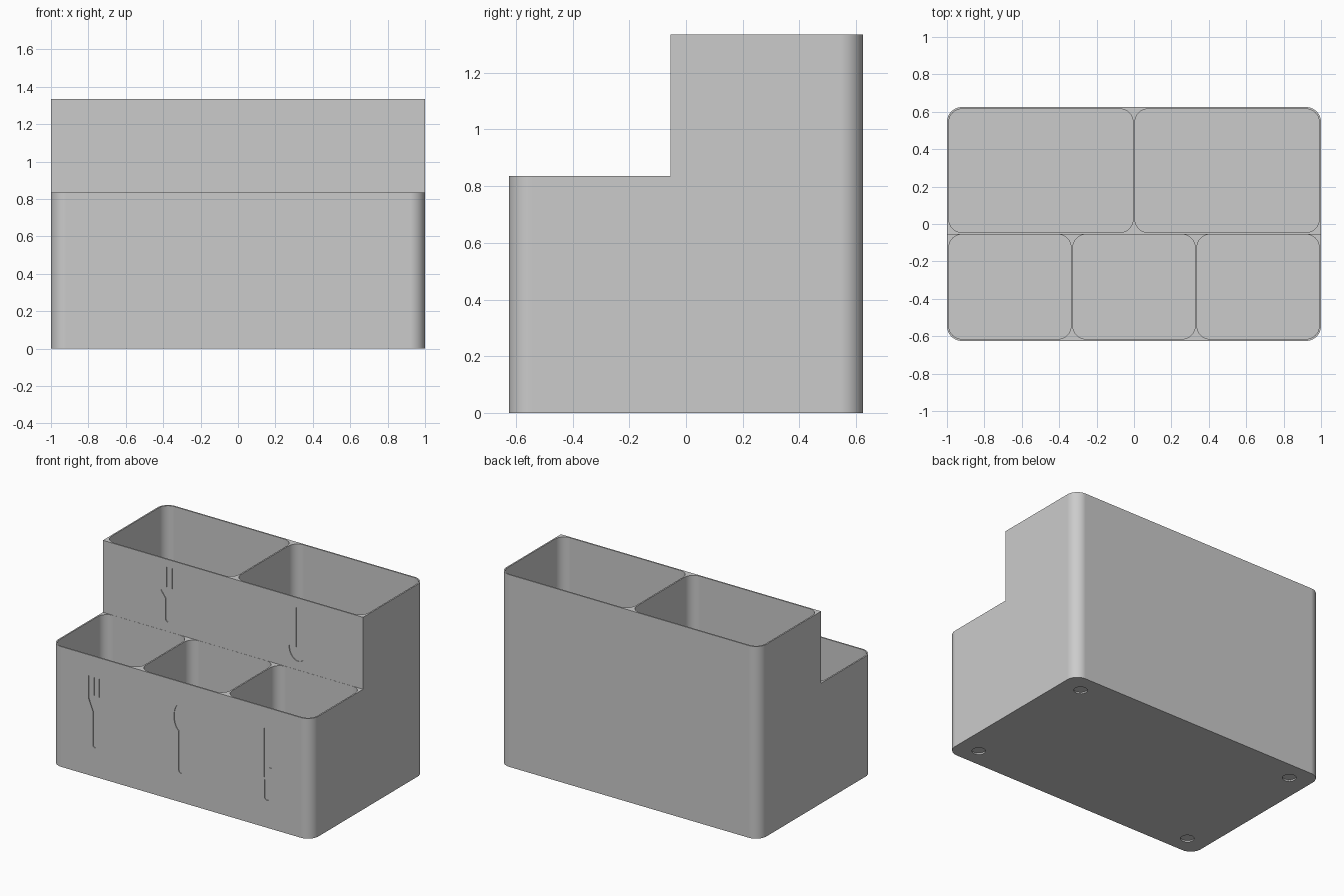
import bpy, bmesh
from math import sin, cos, radians

old = bpy.data.objects.get("Cube")
if old:
    bpy.data.objects.remove(old, do_unlink=True)

# Main dimensions
HALF_X, HALF_Y = 1.0, 0.625
STEP_Y, LOW, HIGH = -0.055, 0.835, 1.335
WALL, FLOOR, ENGRAVE = 0.01, 0.02, 0.005

grey = bpy.data.materials.new("light grey plastic")
grey.use_nodes = True
grey.diffuse_color = (0.6, 0.6, 0.6, 1)
grey.node_tree.nodes["Principled BSDF"].inputs["Base Color"].default_value = (0.6, 0.6, 0.6, 1)


def arc(cx, cy, rx, ry, start, end, n=8):
    angles = [radians(start + (end - start) * i / n) for i in range(n + 1)]
    return [(cx + rx * cos(a), cy + ry * sin(a)) for a in angles]


def rounded_rect(x0, x1, y0, y1, r):
    centres = [(x1 - r, y1 - r), (x0 + r, y1 - r), (x0 + r, y0 + r), (x1 - r, y0 + r)]
    pts = []
    for i, (cx, cy) in enumerate(centres):
        pts += arc(cx, cy, r, r, 90 * i, 90 * i + 90, 10)
    return pts


def prisms(name, items):
    """Object made of outlines extruded along z, or along y when upright."""
    bm = bmesh.new()
    for pts, low, high, upright in items:
        place = (lambda p, d: (p[0], d, p[1])) if upright else (lambda p, d: (p[0], p[1], d))
        a = [bm.verts.new(place(p, low)) for p in pts]
        b = [bm.verts.new(place(p, high)) for p in pts]
        bm.faces.new(a)
        bm.faces.new(b[::-1])
        for i in range(len(pts)):
            j = (i + 1) % len(pts)
            bm.faces.new((a[i], b[i], b[j], a[j]))
    bmesh.ops.recalc_face_normals(bm, faces=bm.faces)
    mesh = bpy.data.meshes.new(name)
    bm.to_mesh(mesh)
    bm.free()
    mesh.materials.append(grey)
    obj = bpy.data.objects.new(name, mesh)
    bpy.context.collection.objects.link(obj)
    return obj


def cut(target, cutter):
    cutter.hide_render = True
    bpy.context.view_layer.objects.active = target
    mod = target.modifiers.new("cut", "BOOLEAN")
    mod.operation, mod.solver, mod.object = "DIFFERENCE", "EXACT", cutter
    bpy.ops.object.modifier_apply(modifier=mod.name)
    bpy.data.objects.remove(cutter, do_unlink=True)


# Utensil outlines: a right half, mirrored about the centre line
def mirrored(cx, half):
    return [(cx + x, z) for x, z in half] + [(cx - x, z) for x, z in reversed(half)]


def handle_end(hw, bottom):
    return arc(0, bottom + hw, hw, hw, -80, 0, 5)


def fork(cx, bottom, neck, shoulder, tine, top, h=0.05, hw=0.018):
    w = h * 0.4
    return mirrored(cx, handle_end(hw, bottom) + [
        (hw, neck), (h, shoulder), (h, top), (h - w, top),
        (h - w, tine), (w / 2, tine), (w / 2, top)])


def spoon(cx, bottom, centre, rx, rz, hw=0.018):
    return mirrored(cx, handle_end(hw, bottom) + arc(0, centre, rx, rz, -70, 85, 14))


def ladle(cx, rim, top, r, depth, hw=0.016):
    return mirrored(cx, arc(0, rim, r, depth, -85, 0, 10) + [(hw, rim), (hw, top)])


def knife(cx, bottom, guard, top, hw=0.018):
    end = handle_end(hw, bottom)
    pts = [(-x, z) for x, z in reversed(end)] + end
    pts += [(hw, guard), (0.035, guard), (0.035, top - 0.12)]
    pts += [(0.02, top - 0.04), (-0.022, top), (-0.022, guard)]
    return [(cx + x, z) for x, z in pts]


# Stepped body with rounded upright corners
body = prisms("cutlery_holder", [
    (rounded_rect(-HALF_X, HALF_X, -HALF_Y, HALF_Y, 0.08), 0, HIGH, False)])
step = [(-1.5, -1), (1.5, -1), (1.5, STEP_Y), (-1.5, STEP_Y)]
cut(body, prisms("step_cutter", [(step, LOW, 2, False)]))

# Compartments: two tall at the back, three short at the front
pockets = []
for count, y0, y1, top in ((2, STEP_Y + WALL, HALF_Y - WALL, HIGH + 0.2),
                           (3, -HALF_Y + WALL, STEP_Y - 0.001, LOW + 0.2)):
    width = (2 * HALF_X - WALL * (count + 1)) / count
    for i in range(count):
        x0 = -HALF_X + WALL + i * (width + WALL)
        pockets.append((rounded_rect(x0, x0 + width, y0, y1, 0.07), FLOOR, top, False))
cut(body, prisms("pocket_cutter", pockets))

# Engraved utensil signs on the front and the raised wall
signs = [
    (fork(-0.66, 0.2, 0.45, 0.53, 0.56, 0.69), -HALF_Y),
    (spoon(0, 0.2, 0.585, 0.055, 0.1), -HALF_Y),
    (knife(0.66, 0.19, 0.42, 0.69), -HALF_Y),
    (fork(-0.5, 0.9, 1.06, 1.11, 1.14, 1.28, h=0.055), STEP_Y),
    (ladle(0.5, 0.99, 1.265, 0.07, 0.095), STEP_Y),
]
cut(body, prisms("sign_cutter", [(p, y - 0.05, y + ENGRAVE, True) for p, y in signs]))

# Round recesses for the feet
cut(body, prisms("foot_cutter", [
    (arc(sx * 0.85, sy * 0.495, 0.043, 0.043, 0, 345, 23), -0.1, 0.01, False)
    for sx in (-1, 1) for sy in (-1, 1)]))

# Smooth corners, crisp edges
bpy.ops.object.select_all(action="DESELECT")
body.select_set(True)
bpy.context.view_layer.objects.active = body
bpy.ops.object.shade_smooth_by_angle(angle=radians(30))
weighted = body.modifiers.new("even shading", "WEIGHTED_NORMAL")
weighted.keep_sharp = True
